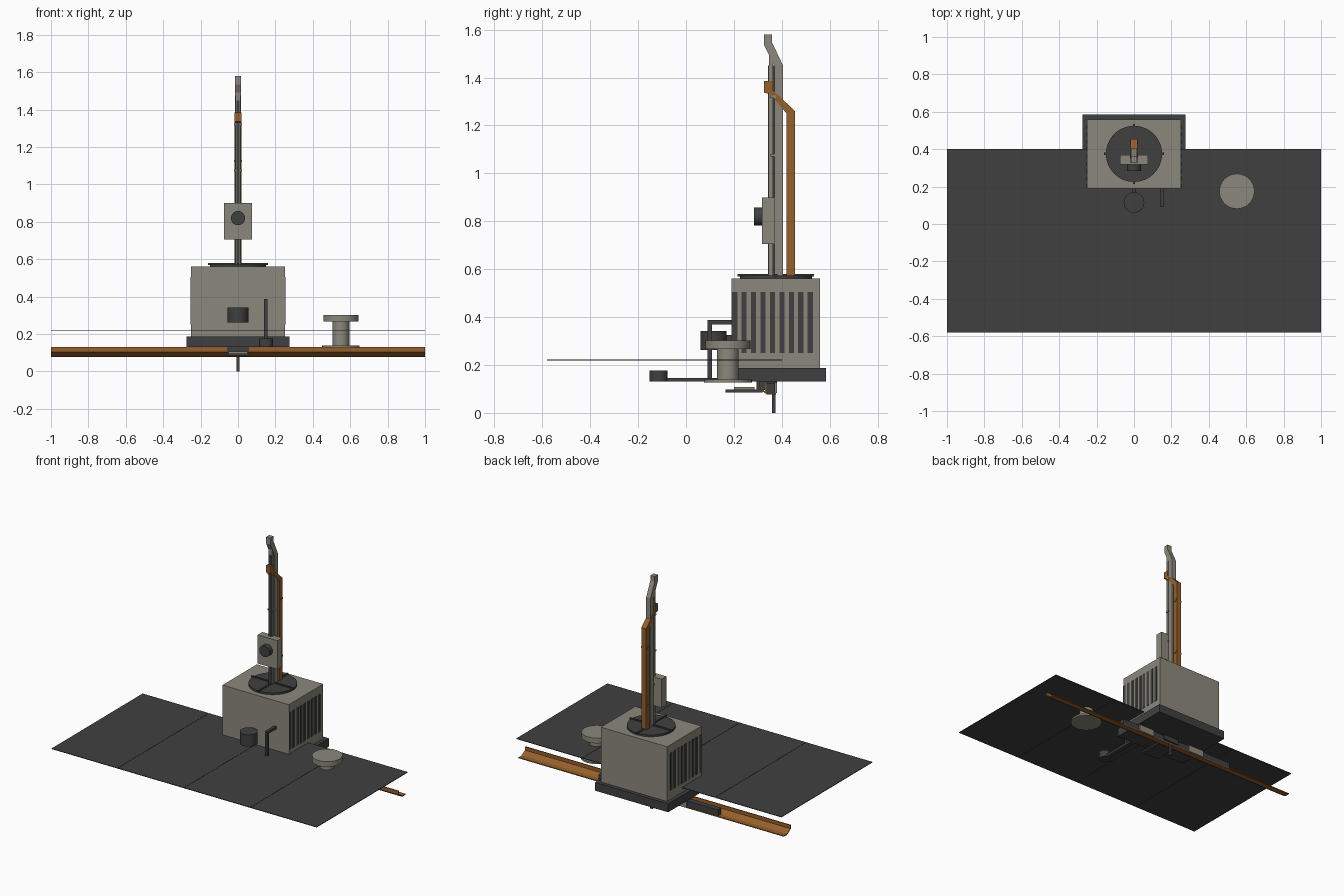
import bpy, bmesh, math
from mathutils import Vector, Matrix

cube = bpy.data.objects.get("Cube")
if cube:
    bpy.data.objects.remove(cube, do_unlink=True)


def material(name, rgb):
    m = bpy.data.materials.new(name)
    m.use_nodes = True
    m.diffuse_color = (*rgb, 1)
    m.node_tree.nodes["Principled BSDF"].inputs["Base Color"].default_value = (*rgb, 1)
    return m


BEIGE = material("warm_grey", (0.26, 0.25, 0.20))
DARK = material("charcoal", (0.051, 0.051, 0.052))
ORANGE = material("burnt_orange", (0.30, 0.115, 0.025))


def finish(name, bm, mat, smooth=False):
    bmesh.ops.recalc_face_normals(bm, faces=bm.faces)
    mesh = bpy.data.meshes.new(name)
    bm.to_mesh(mesh)
    bm.free()
    mesh.materials.append(mat)
    ob = bpy.data.objects.new(name, mesh)
    bpy.context.collection.objects.link(ob)
    if smooth:
        bpy.ops.object.select_all(action='DESELECT')
        ob.select_set(True)
        bpy.context.view_layer.objects.active = ob
        bpy.ops.object.shade_smooth_by_angle(angle=math.radians(35))
    return ob


def box(name, mat, x, y, z):
    """Box from (min, max) ranges on each axis."""
    bm = bmesh.new()
    bmesh.ops.create_cube(bm, size=1)
    for v in bm.verts:
        v.co = Vector([(r[0] + r[1]) / 2 + c * (r[1] - r[0])
                       for c, r in zip(v.co, (x, y, z))])
    return finish(name, bm, mat)


def cylinder(name, mat, start, end, radius, sides=32):
    start, end = Vector(start), Vector(end)
    axis = end - start
    bm = bmesh.new()
    turn = axis.to_track_quat('Z', 'Y').to_matrix().to_4x4()
    bmesh.ops.create_cone(bm, cap_ends=True, segments=sides, radius1=radius,
                          radius2=radius, depth=axis.length,
                          matrix=Matrix.Translation((start + end) / 2) @ turn)
    return finish(name, bm, mat, True)


def side_profile(name, mat, points, half_width):
    """Extrude a y-z outline along x."""
    bm = bmesh.new()
    face = bm.faces.new([bm.verts.new((-half_width, y, z)) for y, z in points])
    ext = bmesh.ops.extrude_face_region(bm, geom=[face])
    moved = [g for g in ext["geom"] if isinstance(g, bmesh.types.BMVert)]
    bmesh.ops.translate(bm, verts=moved, vec=(2 * half_width, 0, 0))
    return finish(name, bm, mat)


# Housing on its base, with vents on both sides
box("base_plate", DARK, (-0.275, 0.275), (0.165, 0.585), (0.13, 0.187))
box("housing", BEIGE, (-0.25, 0.25), (0.19, 0.56), (0.187, 0.56))
for side, label in ((1, "left"), (-1, "right")):
    for i in range(9):
        y = 0.203 + 0.0395 * i
        box(f"{label}_vent_{i + 1}", DARK, sorted((side * 0.249, side * 0.253)),
            (y - 0.011, y + 0.011), (0.25, 0.505))

# Turntable with cross bars
cylinder("turntable", DARK, (0, 0.375, 0.558), (0, 0.375, 0.573), 0.15, 48)
box("cross_bar_wide", DARK, (-0.16, 0.16), (0.369, 0.381), (0.57, 0.579))
box("cross_bar_deep", DARK, (-0.006, 0.006), (0.215, 0.535), (0.57, 0.579))

# Four-panel table sheet
for i in range(4):
    x = -1 + i / 2
    box(f"table_panel_{i + 1}", DARK, (x + 0.001, x + 0.499), (-0.58, 0.40), (0.218, 0.222))

# Upright mast: bent rear beam and slim front guide
side_profile("mast_beam", BEIGE,
             [(0.37, 0.57), (0.405, 0.57), (0.405, 1.45), (0.36, 1.545), (0.36, 1.58),
              (0.326, 1.58), (0.326, 1.535), (0.37, 1.445)], 0.016)
box("mast_guide", BEIGE, (-0.014, 0.014), (0.347, 0.363), (0.57, 1.5))
box("guide_face", DARK, (-0.009, 0.009), (0.343, 0.348), (0.57, 1.45))
box("guide_web", DARK, (-0.006, 0.006), (0.36, 0.372), (0.57, 1.45))
for i, z in enumerate((0.85, 1.075, 1.32)):
    box(f"mast_clip_{i + 1}", BEIGE, (-0.021, 0.021), (0.35, 0.375), (z - 0.005, z + 0.005))

# Orange arm, bent forward at the top
side_profile("orange_arm", ORANGE,
             [(0.42, 0.57), (0.455, 0.57), (0.455, 1.26), (0.362, 1.348), (0.362, 1.385),
              (0.326, 1.385), (0.326, 1.337), (0.352, 1.33), (0.42, 1.25)], 0.018)
for i, z in enumerate((0.735, 1.125)):
    box(f"arm_clip_{i + 1}", ORANGE, (-0.022, 0.022), (0.424, 0.452), (z - 0.006, z + 0.006))

# Control box and its knob
box("control_box", BEIGE, (-0.075, 0.075), (0.318, 0.369), (0.705, 0.90))
cylinder("control_knob", DARK, (0, 0.32, 0.82), (0, 0.284, 0.82), 0.038)

# Front cup on a bracket
cylinder("front_cup", DARK, (0, 0.115, 0.262), (0, 0.115, 0.342), 0.055)
box("cup_bracket", DARK, (-0.012, 0.012), (0.16, 0.195), (0.28, 0.325))

# Crank lever, foot bar and pedal
box("lever_top", DARK, (0.139, 0.157), (0.09, 0.195), (0.37, 0.388))
box("lever_post", DARK, (0.139, 0.157), (0.09, 0.108), (0.135, 0.388))
box("pedal_bar", DARK, (0.135, 0.165), (-0.09, 0.2), (0.13, 0.146))
cylinder("pedal", DARK, (0.15, -0.115, 0.13), (0.15, -0.115, 0.177), 0.038)

# Spool stool
for name, low, high, radius in (("spool_foot", 0.127, 0.139, 0.1),
                                ("spool_column", 0.139, 0.27, 0.045),
                                ("spool_top", 0.266, 0.302, 0.094)):
    cylinder(name, BEIGE, (0.55, 0.175, low), (0.55, 0.175, high), radius)

# Long rail: thin trough open to the back, with inserts behind the front wall
side_profile("rail", ORANGE,
             [(0.30, 0.13), (0.30, 0.103), (0.338, 0.077), (0.375, 0.077),
              (0.375, 0.083), (0.34, 0.083), (0.306, 0.106), (0.306, 0.13)], 1.0)
box("rail_insert", DARK, (-0.5, 0.4), (0.335, 0.372), (0.083, 0.125))
for side, label in ((1, "left"), (-1, "right")):
    box(f"{label}_rail_bracket", BEIGE, sorted((side * 0.15, side * 0.27)),
        (0.33, 0.38), (0.082, 0.127))

# Latch under the base, with the pin below it
box("latch_plate", DARK, (-0.065, 0.065), (0.165, 0.32), (0.086, 0.097))
box("latch_pad", BEIGE, (-0.05, 0.05), (0.2, 0.285), (0.095, 0.108))
box("latch_block", DARK, (-0.06, 0.06), (0.295, 0.38), (0.095, 0.132))
box("ground_pin", DARK, (-0.008, 0.008), (0.358, 0.374), (0.0, 0.13))
